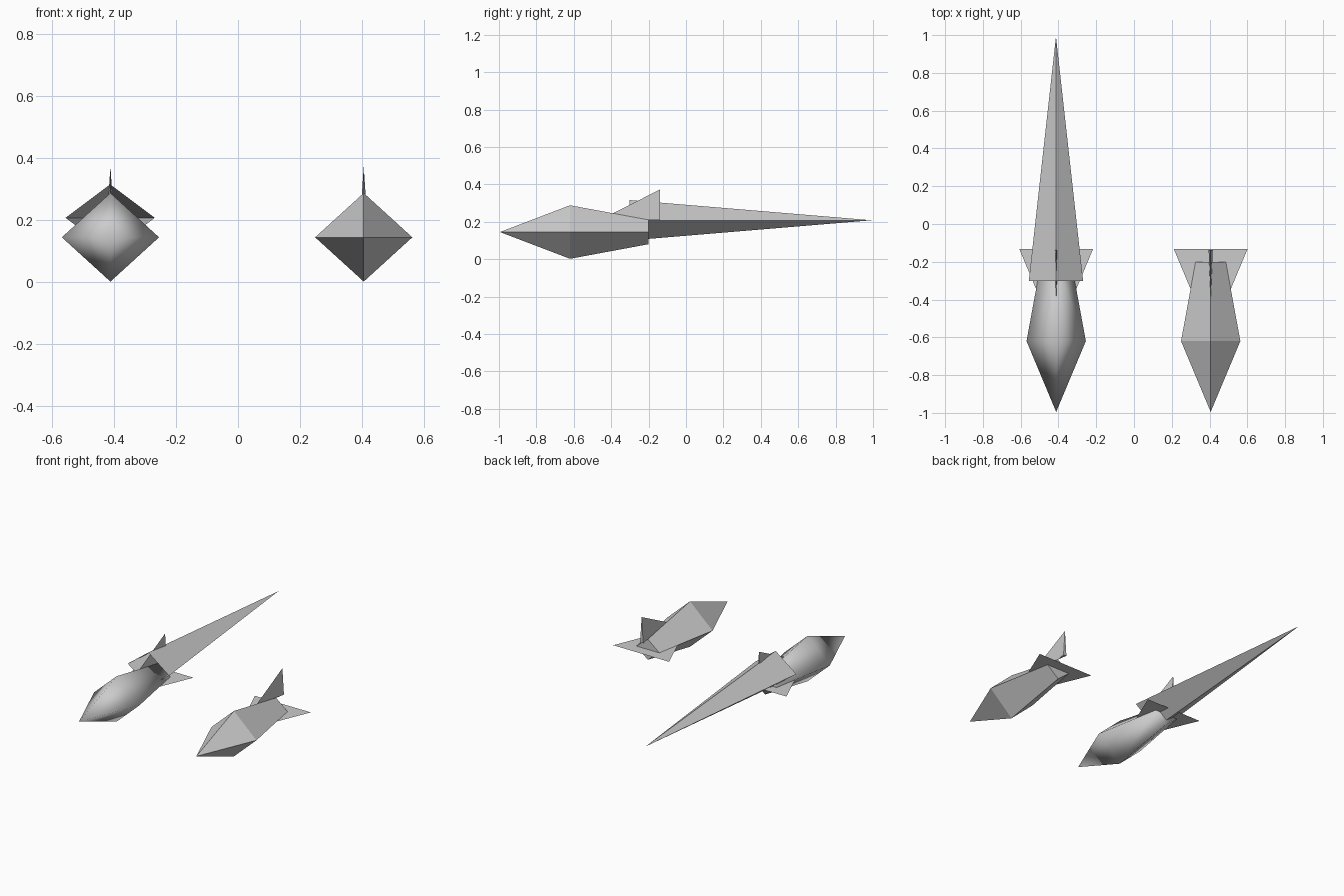
import bpy, bmesh

if "Cube" in bpy.data.objects:
    bpy.data.objects.remove(bpy.data.objects["Cube"])

def mesh_object(name, bm, smooth=None):
    bmesh.ops.recalc_face_normals(bm, faces=bm.faces[:])
    me = bpy.data.meshes.new(name)
    bm.to_mesh(me)
    bm.free()
    ob = bpy.data.objects.new(name, me)
    bpy.context.collection.objects.link(ob)
    if smooth:
        bpy.ops.object.select_all(action='DESELECT')
        ob.select_set(True)
        bpy.context.view_layer.objects.active = ob
        bpy.ops.object.shade_smooth_by_angle(angle=smooth)
    return ob

def diamond_shell(name, x, z, stations, cap=False, smooth=None):
    """Loft diamond sections (y, half width, half height); zero width is a point."""
    bm = bmesh.new()
    rings = []
    for y, w, h in stations:
        offs = [(w, 0), (0, h), (-w, 0), (0, -h)] if w else [(0, 0)]
        rings.append([bm.verts.new((x + a, y, z + b)) for a, b in offs])
    for r, s in zip(rings, rings[1:]):
        for i in range(4):
            loop = [r[i % len(r)], r[(i + 1) % len(r)],
                    s[(i + 1) % len(s)], s[i % len(s)]]
            bm.faces.new(list(dict.fromkeys(loop)))
    if cap:
        bm.faces.new(rings[-1])
    return mesh_object(name, bm, smooth)

def poly(name, points, faces):
    bm = bmesh.new()
    vs = [bm.verts.new(p) for p in points]
    for f in faces:
        bm.faces.new([vs[i] for i in f])
    return mesh_object(name, bm)

for side, x, smooth in (("left", -0.412, 1.7), ("right", 0.406, None)):
    # Diamond hull, pointed at the front
    diamond_shell(side + "_hull", x, 0.145,
                  [(-0.995, 0, 0), (-0.62, 0.157, 0.143), (-0.20, 0.08, 0.065)],
                  cap=True, smooth=smooth)
    # Flat swept tail wing
    poly(side + "_tail_wing",
         [(x - 0.195, -0.133, 0.145), (x + 0.195, -0.133, 0.145),
          (x + 0.104, -0.35, 0.145), (x - 0.104, -0.35, 0.145)], [(0, 1, 2, 3)])
    # Upright wedge fin
    poly(side + "_upright_fin",
         [(x, -0.39, 0.245), (x, -0.138, 0.373), (x - 0.011, -0.138, 0.21),
          (x + 0.011, -0.138, 0.21), (x, -0.20, 0.21)],
         [(0, 1, 2, 4), (0, 4, 3, 1), (1, 3, 2), (2, 3, 4)])

# Long exhaust flame, open at its front
diamond_shell("exhaust_flame", -0.413, 0.208,
              [(-0.303, 0.144, 0.108), (0.993, 0, 0)])
